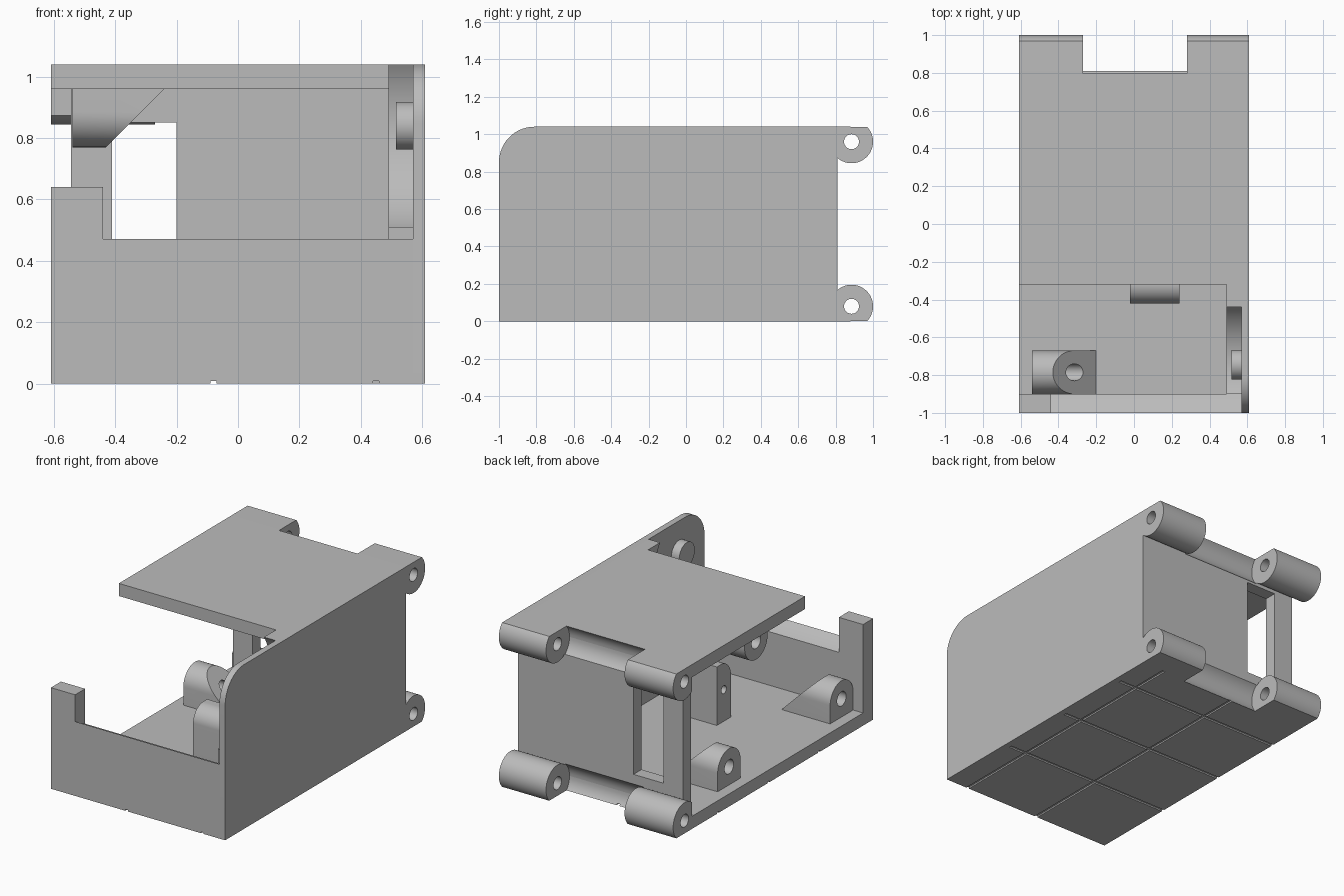
import bpy, bmesh
from math import sin, cos, radians
from mathutils import Vector

if "Cube" in bpy.data.objects:
    bpy.data.objects.remove(bpy.data.objects["Cube"])

grey = bpy.data.materials.new("light_grey")
grey.use_nodes = True
grey.diffuse_color = (0.5, 0.5, 0.5, 1)
grey.node_tree.nodes["Principled BSDF"].inputs["Base Color"].default_value = (0.5, 0.5, 0.5, 1)


def arc(y, z, r, start, end, steps=24):
    angles = [radians(start + (end - start) * i / steps) for i in range(steps + 1)]
    return [(y + r * cos(a), z + r * sin(a)) for a in angles]


def prism(name, profile, x0, x1, slope=None):
    """Extrude a (y, z) profile along x; slope(z) may reshape the far end."""
    bm = bmesh.new()
    near = [bm.verts.new((x0, y, z)) for y, z in profile]
    far = [bm.verts.new((slope(z) if slope else x1, y, z)) for y, z in profile]
    bm.faces.new(near)
    bm.faces.new(far)
    n = len(profile)
    for i in range(n):
        j = (i + 1) % n
        bm.faces.new((near[i], near[j], far[j], far[i]))
    bmesh.ops.recalc_face_normals(bm, faces=bm.faces)
    mesh = bpy.data.meshes.new(name)
    bm.to_mesh(mesh)
    bm.free()
    mesh.materials.append(grey)
    obj = bpy.data.objects.new(name, mesh)
    bpy.context.collection.objects.link(obj)
    return obj


def box(name, x0, x1, y0, y1, z0, z1):
    return prism(name, [(y0, z0), (y1, z0), (y1, z1), (y0, z1)], x0, x1)


def rod(name, y, z, r, x0, x1, steps=48):
    return prism(name, arc(y, z, r, 0, 360, steps)[:-1], x0, x1)


def cut(obj, cutter):
    """Subtract the cutter, bake the result and drop the cutter."""
    cutter.hide_render = True
    mod = obj.modifiers.new("cut", "BOOLEAN")
    mod.operation, mod.solver, mod.object = "DIFFERENCE", "EXACT", cutter
    graph = bpy.context.evaluated_depsgraph_get()
    mesh = bpy.data.meshes.new_from_object(obj.evaluated_get(graph))
    obj.modifiers.clear()
    obj.data = mesh
    bpy.data.objects.remove(cutter)


LEFT, RIGHT, BACK, TOP, T = 0.61, -0.61, 0.81, 1.04, 0.08
INNER, OUTER = 0.49, 0.57             # faces of the thick side wall
HINGE_Y, HINGE_R = 0.885, 0.115
GAP0, GAP1 = -0.27, 0.28              # space between the hinge lugs
ROLL_Y, ROLL_Z = -0.745, 0.84         # axis of the round recess

# Shell
floor = box("floor", RIGHT, OUTER, -1, BACK, 0, T)
roof = box("roof", RIGHT, INNER, -0.32, BACK, TOP - T, TOP)
back_wall = box("back_wall", -0.545, INNER, BACK - T, BACK, T, TOP - T)
front_wall = box("front_wall", RIGHT, OUTER, -1, -0.9, T, 0.64)
inner_side = box("inner_side_wall", INNER, OUTER, -0.9, BACK, T, TOP)
side = [(-1, 0), (BACK, 0), (BACK, TOP)] + arc(-0.81, TOP - 0.19, 0.19, 90, 180)
prism("outer_side_wall", side, OUTER, LEFT)

# Window and round recess
cut(back_wall, box("cutter", -0.41, -0.20, 0.6, 1, 0.235, 0.85))
cut(front_wall, rod("cutter", ROLL_Y, ROLL_Z, 0.449, -0.44, 0.7, 96))
cut(inner_side, rod("cutter", ROLL_Y, ROLL_Z, 0.365, 0.4, 0.7, 96))
rod("roll_peg", ROLL_Y, ROLL_Z, 0.078, 0.515, OUTER)

# Clearance scoops between the lugs
for part, z in ((roof, TOP - T), (back_wall, TOP - T), (back_wall, T), (floor, T)):
    cut(part, rod("cutter", HINGE_Y, z, 0.12, GAP0, GAP1))

# Hairline grooves under the floor
for y in (-0.46, 0.045, 0.55):
    cut(floor, rod("cutter", y, 0, 0.01, -1, 1, 8))
for x in (-0.08, 0.45):
    cut(floor, box("cutter", x - 0.01, x + 0.01, -2, 2, -0.1, 0.009))

# Hinge lugs, top and bottom
lug = [(BACK, TOP)] + arc(HINGE_Y, TOP - T, HINGE_R, 44, -130.7, 40)
for level in ("upper", "lower"):
    for hand, x0, x1 in (("right", RIGHT, GAP0), ("left", GAP1, LEFT)):
        upper = level == "upper"
        shape = lug if upper else [(y, TOP - z) for y, z in lug]
        obj = prism(f"{level}_{hand}_hinge_lug", shape, x0, x1)
        cut(obj, rod("cutter", HINGE_Y, TOP - T if upper else T, 0.04, -1, 1))


# Bored bosses with a sloped rear gusset
def boss(name, y, base, centre):
    sign = 1 if centre > base else -1
    tip = centre + sign * HINGE_R
    shape = [(y + HINGE_R, base)] + arc(y, centre, HINGE_R, 0, sign * 180) + [(y - HINGE_R, base)]
    obj = prism(name, shape, -0.54, 0, lambda z: -0.43 + abs(tip - z))
    cut(obj, rod("cutter", y, centre, 0.045, -0.7, 0))


boss("front_floor_boss", -0.785, T, 0.195)
boss("rear_floor_boss", 0.34, T, 0.195)
boss("roof_boss", 0.07, TOP - T, 0.885)

# Upright bracket on the floor
bracket = prism("upright_bracket", [(-0.42, T), (-0.28, T), (-0.28, 0.45)]
                + arc(-0.32, 0.35, 0.1, 90, 180), -0.02, 0.24)
cut(bracket, rod("cutter", -0.35, 0.28, 0.025, -0.2, 0.4))

# Smooth curves, sharp edges
bpy.ops.object.select_all(action="DESELECT")
for obj in bpy.context.collection.objects:
    if obj.type == "MESH" and grey.name in obj.data.materials:
        obj.select_set(True)
        bpy.context.view_layer.objects.active = obj
bpy.ops.object.shade_smooth_by_angle(angle=radians(30))
